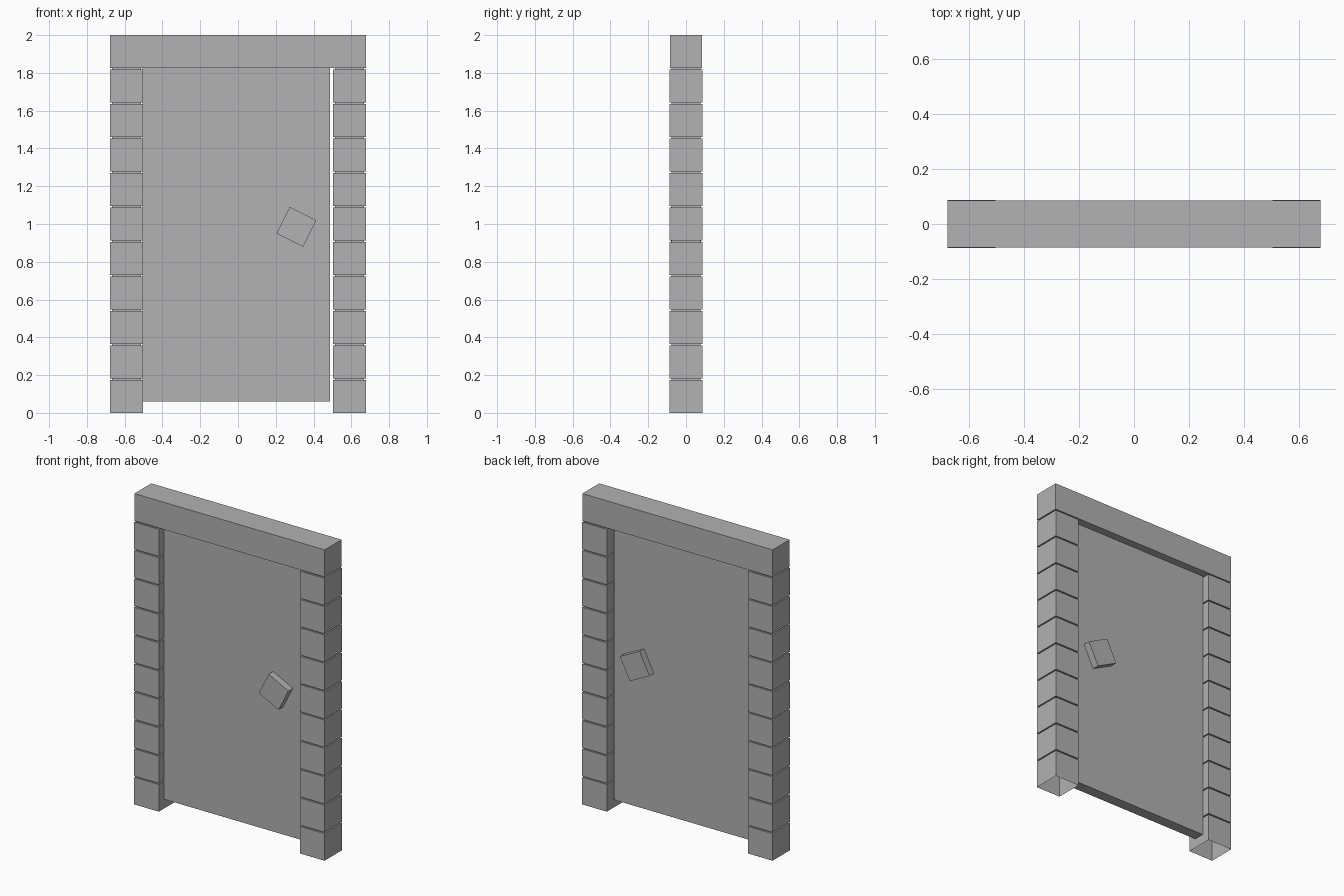
import bpy, bmesh, math
from mathutils import Matrix, Vector

if "Cube" in bpy.data.objects:
    bpy.data.objects.remove(bpy.data.objects["Cube"])

stone = bpy.data.materials.new("plain_grey")
stone.diffuse_color = (0.445, 0.445, 0.445, 1)
stone.use_nodes = True
stone.node_tree.nodes["Principled BSDF"].inputs["Base Color"].default_value = stone.diffuse_color


def finish(name, bm):
    me = bpy.data.meshes.new(name)
    bm.to_mesh(me)
    bm.free()
    me.materials.append(stone)
    ob = bpy.data.objects.new(name, me)
    bpy.context.collection.objects.link(ob)
    return ob


def box(name, lo, hi, tilt=0.0):
    """Box between two corners, optionally tilted about y."""
    lo, hi = Vector(lo), Vector(hi)
    bm = bmesh.new()
    m = (Matrix.Translation((lo + hi) / 2) @ Matrix.Rotation(tilt, 4, 'Y')
         @ Matrix.Diagonal((*(hi - lo), 1)))
    bmesh.ops.create_cube(bm, size=1, matrix=m)
    return finish(name, bm)


ROWS, TOP = 10, 1.825
PITCH, GAP, INSET, HALF = TOP / ROWS, 0.008, 0.01, 0.0875


def post(name, cx):
    """Stacked blocks with recessed joints, as one hollow shell open at the base."""
    bm = bmesh.new()
    levels = []
    for i in range(ROWS):
        z0, z1 = i * PITCH, (i + 1) * PITCH
        levels += [(z0, HALF), (z1 - GAP, HALF),
                   (z1 - GAP, HALF - INSET), (z1, HALF - INSET)]
    prev = None
    for z, h in levels:
        ring = [bm.verts.new((cx + sx * h, sy * h, z))
                for sx, sy in ((-1, -1), (1, -1), (1, 1), (-1, 1))]
        if prev:
            for k in range(4):
                n = (k + 1) % 4
                bm.faces.new((prev[k], prev[n], ring[n], ring[k]))
        prev = ring
    bm.faces.new(prev)
    return finish(name, bm)


# Side posts
post("left_post", -0.59)
post("right_post", 0.59)

# Beam across the top
box("lintel", (-0.6775, -0.086, TOP), (0.6775, 0.086, 2.0))

# Door leaf, set in the middle of the frame with a small gap on the right
box("door_panel", (-0.505, -0.035, 0.06), (0.488, 0.035, TOP))

# Tilted cube handle passing through the door
box("door_handle", (0.231, -0.08, 0.906), (0.388, 0.08, 1.063), math.radians(26.6))
